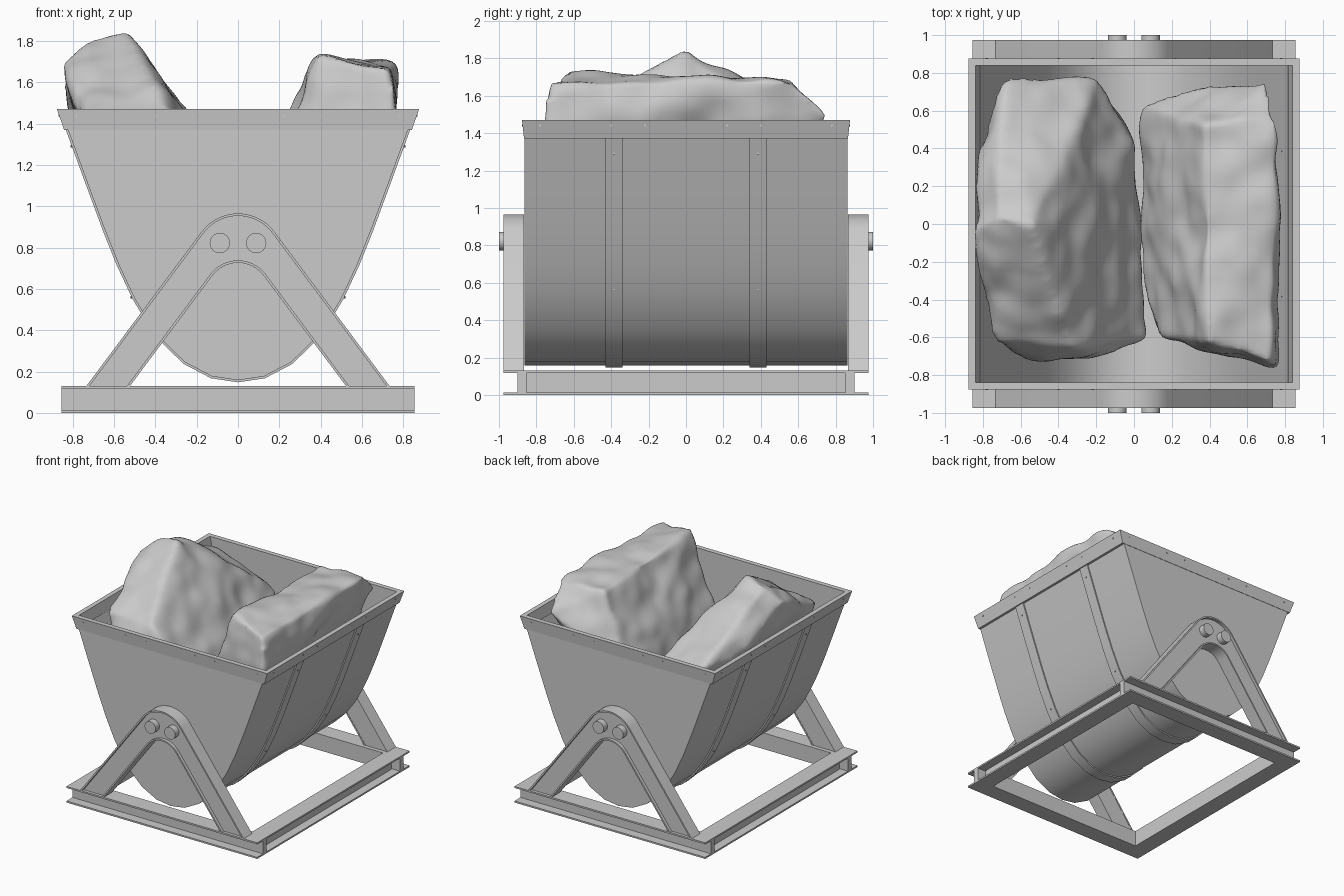
import bpy, bmesh, math
from mathutils import Matrix, Vector

if "Cube" in bpy.data.objects:
    bpy.data.objects.remove(bpy.data.objects["Cube"])


def finish(name, bm, angle=32):
    bmesh.ops.recalc_face_normals(bm, faces=bm.faces[:])
    me = bpy.data.meshes.new(name)
    bm.to_mesh(me)
    bm.free()
    me.shade_smooth()
    me.set_sharp_from_angle(angle=math.radians(angle))
    ob = bpy.data.objects.new(name, me)
    bpy.context.collection.objects.link(ob)
    return ob


def prism(bm, pts, y0, y1):
    """Extrude an x-z outline from y0 to y1."""
    f = bm.faces.new([bm.verts.new((x, y0, z)) for x, z in pts])
    ext = bmesh.ops.extrude_face_region(bm, geom=[f])
    vs = [v for v in ext["geom"] if isinstance(v, bmesh.types.BMVert)]
    bmesh.ops.translate(bm, verts=vs, vec=(0, y1 - y0, 0))


def box(bm, x0, x1, y0, y1, z0, z1):
    prism(bm, [(x0, z0), (x1, z0), (x1, z1), (x0, z1)], y0, y1)


def cylinder(bm, loc, r, length, axis, seg=24):
    rot = Matrix.Rotation(math.pi / 2, 4, "X" if axis == "Y" else "Y")
    bmesh.ops.create_cone(bm, cap_ends=True, segments=seg, radius1=r, radius2=r,
                          depth=length, matrix=Matrix.Translation(loc) @ rot)


def offset(pts, d):
    """Shift an open path sideways (positive = outward for the bucket)."""
    out = []
    for i, p in enumerate(pts):
        a, b = Vector(pts[max(i - 1, 0)]), Vector(pts[min(i + 1, len(pts) - 1)])
        t = (b - a).normalized()
        out.append((p[0] + t.y * d, p[1] - t.x * d))
    return out


# Bucket: curved trough with flat end plates
half = [(0.135, .175), (.265, .243), (.37, .345), (.45, .455), (.51, .555),
        (.585, .715), (.653, .885), (.74, 1.12), (.835, 1.38)]
half = [(x - .008, z + .002) for x, z in half]
profile = [(-x, z) for x, z in reversed(half)] + [(0, .158)] + half
bm = bmesh.new()
prism(bm, profile + offset(profile, -.012)[::-1], -.84, .84)
for s in (-1, 1):
    prism(bm, profile, s * .84, s * .863)
finish("bucket", bm)

# Straps wrapped under the bucket
bm = bmesh.new()
for s in (-1, 1):
    prism(bm, offset(profile, .01) + profile[::-1], s * .34, s * .43)
finish("bucket_straps", bm)

# Flared rim band
bm = bmesh.new()
loops = []
for hx, hy, z in [(.842, .866, 1.37), (.876, .877, 1.47), (.838, .838, 1.47), (.815, .838, 1.37)]:
    loops.append([bm.verts.new((sx * hx, sy * hy, z))
                  for sx, sy in ((-1, -1), (1, -1), (1, 1), (-1, 1))])
for i in range(4):
    a, b = loops[i], loops[(i + 1) % 4]
    for j in range(4):
        k = (j + 1) % 4
        bm.faces.new((a[j], a[k], b[k], b[j]))
finish("bucket_rim", bm)

# Rivets on rim and straps
bm = bmesh.new()
for s in (-1, 1):
    for t in (-.78, -.4, -.22, .22, .4, .78):
        cylinder(bm, (s * .864, t, 1.44), .006, .01, "X", 8)
        cylinder(bm, (t, s * .873, 1.44), .006, .01, "Y", 8)
    for y in (-.385, .385):
        for x, z in ((.795, 1.29), (.505, .56)):
            cylinder(bm, (s * x, y, z), .006, .03, "X", 8)
finish("rivets", bm)

# Base frame of outward-facing channel beams
bm = bmesh.new()
for s in (-1, 1):
    for z in (0, .118):
        box(bm, -.855, .855, s * .835, s * .975, z, z + .013)
        box(bm, s * .715, s * .855, -.835, .835, z, z + .013)
    box(bm, -.855, .855, s * .853, s * .9, .013, .118)
    box(bm, -.78, .78, s * .835, s * .853, .013, .118)
    box(bm, s * .715, s * .785, -.835, .835, .013, .118)
finish("base_frame", bm)


# Arched A-frame legs: recessed web with raised edge flanges
def arch(foot, top):
    r = (.131 + 1.34 * foot - top) / .672
    cz = top - r
    arc = [(-r * math.cos(a), cz + r * math.sin(a))
           for a in (math.radians(37 + 106 * i / 16) for i in range(17))]
    return [(-foot, .131)] + arc + [(foot, .131)]


for s, name in ((-1, "front"), (1, "rear")):
    bm = bmesh.new()
    prism(bm, arch(.718, .953) + arch(.537, .738)[::-1], s * .868, s * .95)
    prism(bm, arch(.733, .965) + arch(.718, .953)[::-1], s * .866, s * .975)
    prism(bm, arch(.537, .738) + arch(.522, .726)[::-1], s * .866, s * .975)
    finish(name + "_leg_frame", bm)
    bm = bmesh.new()
    for x in (-.088, .088):
        cylinder(bm, (x, s * .965, .822), .049, .07, "Y", 32)
    finish(name + "_pivot_bolts", bm)


# Rocks: hull of a few corners, remeshed, softened and roughened
def rock(name, pts):
    bm = bmesh.new()
    for p in pts:
        bm.verts.new(p)
    bmesh.ops.convex_hull(bm, input=bm.verts[:])
    loose = [v for v in bm.verts if not v.link_faces]
    bmesh.ops.delete(bm, geom=loose, context="VERTS")
    ob = finish(name, bm, 180)
    m = ob.modifiers.new("remesh", "REMESH")
    m.mode, m.voxel_size, m.use_smooth_shade = "VOXEL", .025, True
    m = ob.modifiers.new("soften", "SMOOTH")
    m.factor, m.iterations = .5, 3
    tex = bpy.data.textures.new(name + "_noise", "CLOUDS")
    tex.noise_scale, tex.noise_depth = .3, 1
    m = ob.modifiers.new("rough", "DISPLACE")
    m.texture, m.strength, m.mid_level = tex, .08, .55
    m = ob.modifiers.new("soften_last", "SMOOTH")
    m.factor, m.iterations = .5, 2


rock("large_rock", [
    (-.54, 0, 1.85), (-.74, .04, 1.83), (-.86, -.04, 1.7), (-.4, .02, 1.7),
    (-.69, .78, 1.42), (-.2, .77, 1.22), (0, .42, 1.06), (-.79, .5, 1.42),
    (-.25, .62, 1.36), (-.74, -.62, 1.45), (-.33, -.66, 1.47), (-.55, -.73, 1.15),
    (-.1, -.69, 1.0), (.07, -.6, .95), (-.81, -.38, 1.48), (.03, .1, .95),
    (-.5, .6, .85), (-.5, -.6, .85), (-.03, .45, .6), (0, -.5, .6)])
rock("flat_rock", [
    (.74, -.74, 1.67), (.77, -.77, 1.42), (.38, -.62, 1.73), (.34, -.67, 1.45),
    (.12, -.6, 1.13), (.36, .52, 1.68), (.75, .58, 1.68), (.71, .77, 1.5),
    (.75, 0, 1.69), (.05, .63, 1.08), (.03, .4, .95), (.04, -.3, .95),
    (.5, .73, 1.4), (.25, .71, 1.2), (.52, .5, .85), (.52, -.55, .85),
    (.12, .45, .65), (.12, -.45, .65)])
